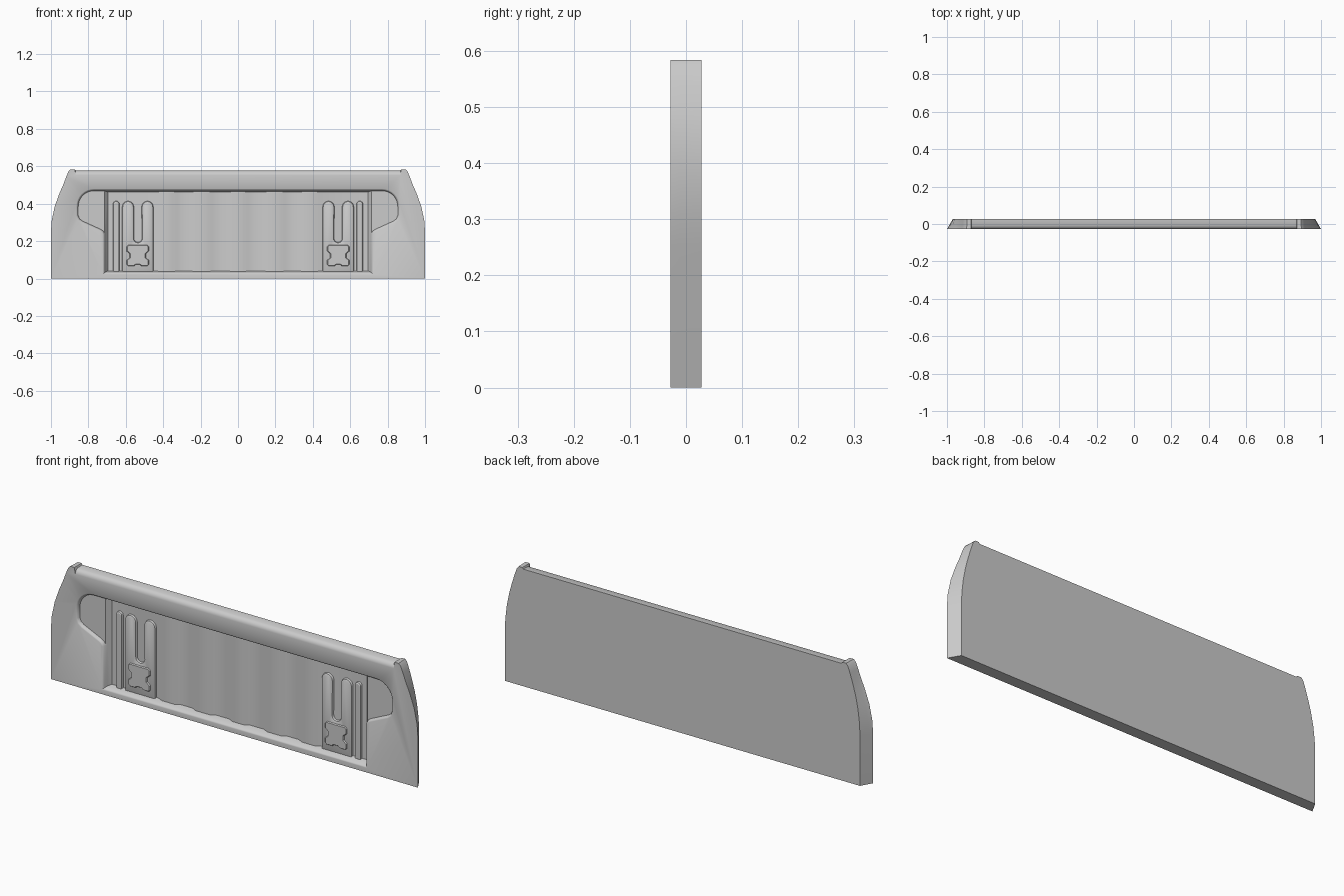
import bpy, bmesh
from math import sin, cos, pi, radians
from mathutils import Vector

if "Cube" in bpy.data.objects:
    bpy.data.objects.remove(bpy.data.objects["Cube"])


def loft(name, loops):
    """Solid skinned through equal-length point loops, capped at both ends."""
    bm = bmesh.new()
    rings = [[bm.verts.new(p) for p in loop] for loop in loops]
    n = len(rings[0])
    for a, b in zip(rings, rings[1:]):
        for i in range(n):
            j = (i + 1) % n
            bm.faces.new((a[i], a[j], b[j], b[i]))
    bm.faces.new(rings[0])
    bm.faces.new(rings[-1])
    bmesh.ops.recalc_face_normals(bm, faces=bm.faces)
    me = bpy.data.meshes.new(name)
    bm.to_mesh(me)
    bm.free()
    ob = bpy.data.objects.new(name, me)
    bpy.context.collection.objects.link(ob)
    return ob


def inset(pts, d):
    """Mitred inward offset of a counter-clockwise outline."""
    out = []
    for i, p in enumerate(pts):
        p, a, b = Vector(p), Vector(pts[i - 1]), Vector(pts[(i + 1) % len(pts)])
        e, f = (p - a).normalized(), (b - p).normalized()
        n1, n2 = Vector((-e.y, e.x)), Vector((-f.y, f.x))
        out.append(p + (n1 + n2) * (d / (1 + n1.dot(n2))))
    return out


def layers(outline, steps):
    return [[(p[0], y, p[1]) for p in inset(outline, d)] for y, d in steps]


def arc(cx, cz, r, a0, a1, n=8):
    return [(cx + r * cos(radians(a0 + (a1 - a0) * i / n)),
             cz + r * sin(radians(a0 + (a1 - a0) * i / n))) for i in range(n + 1)]


def mirrored(half):
    return half + [(-p[0], *p[1:]) for p in reversed(half)]


def apply_mods(ob):
    bpy.context.view_layer.objects.active = ob
    for m in list(ob.modifiers):
        bpy.ops.object.modifier_apply(modifier=m.name)


def subtract(ob, cutter):
    m = ob.modifiers.new("cut", 'BOOLEAN')
    m.operation, m.solver, m.object = 'DIFFERENCE', 'EXACT', cutter
    apply_mods(ob)
    bpy.data.objects.remove(cutter)


def smooth(ob):
    bpy.ops.object.select_all(action='DESELECT')
    ob.select_set(True)
    bpy.context.view_layer.objects.active = ob
    bpy.ops.object.shade_smooth_by_angle(angle=radians(30))


# Gate slab: front outline flares wider than the back, top front edge is rounded
front = [(1, 0), (1, .25), (.996, .31), (.98, .385), (.955, .455), (.935, .50),
         (.918, .545), (.905, .575), (.895, .584), (.872, .584)]
back = [(.968, 0), (.968, .25), (.965, .31), (.957, .375), (.945, .435), (.93, .49),
        (.914, .54), (.902, .573), (.892, .584), (.872, .584)]
body_loops = []
for y, top in ((-.028, .552), (-.026, .561), (-.020, .570), (-.010, .576), (.028, .577)):
    t = (y + .028) / .056
    half = [(f[0] + (b[0] - f[0]) * t, y, f[1] + (b[1] - f[1]) * t)
            for f, b in zip(front, back)]
    body_loops.append(mirrored(half + [(.868, y, top)]))
body = loft("tailgate_body", body_loops)

# Recess volume with rounded lip and sloped walls
hole = mirrored([(.722, .022), (.722, .235), (.728, .246), (.74, .254), (.835, .297),
                 (.855, .312), (.865, .335)] + arc(.77, .385, .095, 0, 90))
recess = loft("recess_cutter", layers(hole, [(-.04, 0), (-.028, 0), (-.026, .004),
                                             (-.021, .008), (.02, .021)]))

# Corrugated floor limits how deep the recess goes
hi, lo = .003, .012
prof = []
for k, x in enumerate((.045, .145, .245, .335, .43)):
    a, b = (hi, lo) if k % 2 == 0 else (lo, hi)
    prof += [(x - .012, a), (x + .012, b)]
prof += [(.695, lo), (.715, -.012), (.92, -.012), (.92, .06)]
floor = loft("floor_cutter", [[(x, y, z) for x, y in mirrored(prof)] for z in (-.1, .7)])
subtract(recess, floor)
subtract(body, recess)
smooth(body)


def raised(name, outline, y0, y1, chamfer):
    """Raised panel pair, one on each side of the gate."""
    ob = loft(name, layers(outline, [(y0, 0), (y1 + .003, chamfer * .4), (y1, chamfer)]))
    ob.modifiers.new("mirror", 'MIRROR')
    apply_mods(ob)
    smooth(ob)


# Forked stiffener: two round-topped prongs with a rounded slot between
fork = ([(.452, .03), (.62, .03)] + arc(.588, .383, .032, 0, 180)
        + arc(.535, .215, .021, 0, -180) + arc(.484, .383, .032, 0, 180))
raised("forked_stiffener", fork, .014, .0, .009)

# Narrow rib outside the fork
raised("narrow_rib", [(.633, .03), (.669, .03)] + arc(.651, .397, .018, 0, 180), .014, .0, .008)

# Notched plate on the fork
plate = [(.485, .065), (.515, .065), (.525, .073), (.547, .073), (.557, .065), (.587, .065),
         (.596, .074), (.596, .098), (.58, .112), (.58, .132), (.596, .146), (.596, .170),
         (.587, .18), (.485, .18), (.476, .170), (.476, .146), (.492, .132), (.492, .112),
         (.476, .098), (.476, .074)]
raised("notched_plate", plate, .002, -.006, .004)
